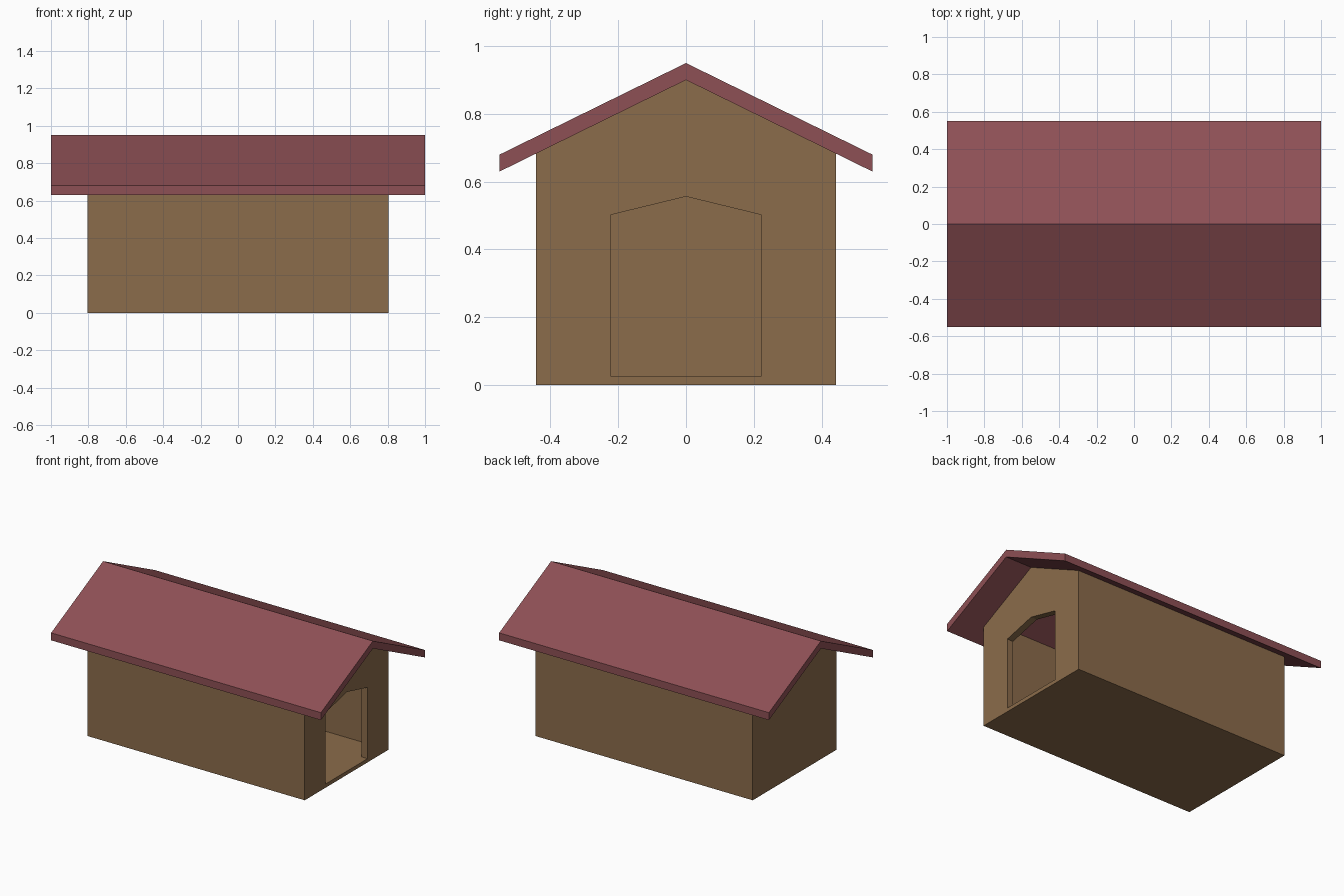
import bpy, bmesh

if "Cube" in bpy.data.objects:
    bpy.data.objects.remove(bpy.data.objects["Cube"])


def material(name, color):
    m = bpy.data.materials.new(name)
    m.diffuse_color = (*color, 1)
    m.use_nodes = True
    m.node_tree.nodes["Principled BSDF"].inputs["Base Color"].default_value = m.diffuse_color
    return m


def prism(name, profile, x0, x1, mat=None):
    """Extrude a (y, z) profile along x."""
    bm = bmesh.new()
    face = bm.faces.new([bm.verts.new((x0, y, z)) for y, z in profile])
    ext = bmesh.ops.extrude_face_region(bm, geom=[face])
    moved = [v for v in ext["geom"] if isinstance(v, bmesh.types.BMVert)]
    bmesh.ops.translate(bm, verts=moved, vec=(x1 - x0, 0, 0))
    bmesh.ops.recalc_face_normals(bm, faces=bm.faces)
    me = bpy.data.meshes.new(name)
    bm.to_mesh(me)
    bm.free()
    ob = bpy.data.objects.new(name, me)
    bpy.context.collection.objects.link(ob)
    if mat:
        me.materials.append(mat)
    return ob


def gable(half, bottom, eave, apex):
    return [(-half, bottom), (half, bottom), (half, eave), (0, apex), (-half, eave)]


def cut(ob, cutter):
    cutter.hide_render = True
    mod = ob.modifiers.new("cut", "BOOLEAN")
    mod.operation = "DIFFERENCE"
    mod.solver = "EXACT"
    mod.object = cutter
    bpy.context.view_layer.objects.active = ob
    bpy.ops.object.modifier_apply(modifier=mod.name)
    bpy.data.objects.remove(cutter)


wood = material("wood", (0.26, 0.15, 0.07))
red = material("roof_red", (0.27, 0.08, 0.09))
L, T, FLOOR = 0.805, 0.045, 0.025

# Walls and floor: a gabled block, hollowed out, with a pointed doorway
walls = prism("walls", gable(0.443, 0, 0.683, 0.90), -L, L, wood)
inner = 0.443 - T
cut(walls, prism("cavity_cutter", gable(inner, FLOOR, 1.0, 1.2), -L + T, L - T))
cut(walls, prism("door_cutter", gable(0.222, FLOOR, 0.502, 0.556), 0.5, 1.0))

# Roof: a folded slab overhanging on all sides
prism("roof", [(-0.55, 0.63), (0, 0.90), (0.55, 0.63),
               (0.55, 0.68), (0, 0.95), (-0.55, 0.68)], -1, 1, red)
